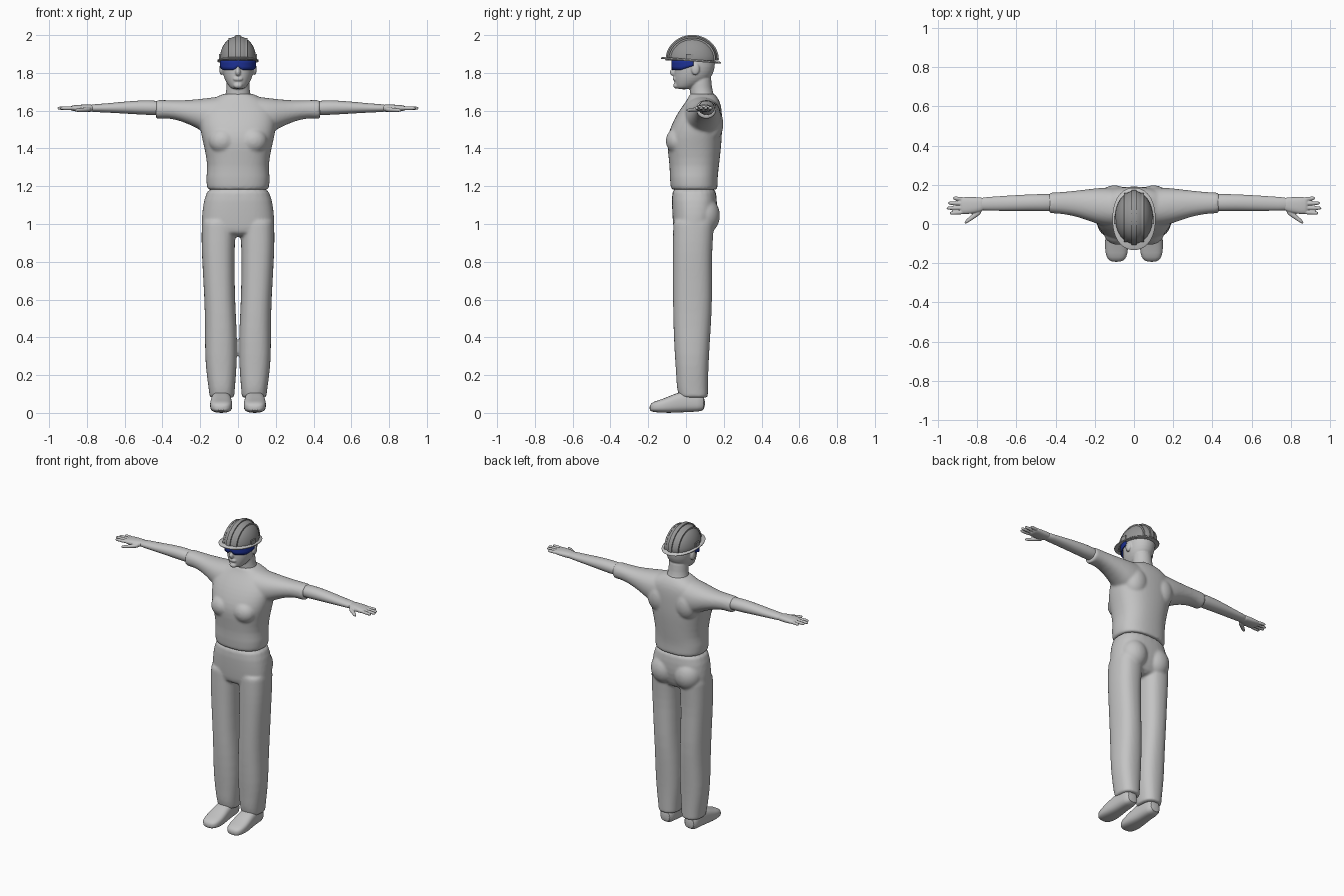
import bpy, bmesh, math
from mathutils import Matrix, Vector

cube = bpy.data.objects.get("Cube")
if cube:
    bpy.data.objects.remove(cube)


def material(name, rgb, rough=0.7):
    m = bpy.data.materials.new(name)
    m.use_nodes = True
    m.diffuse_color = (*rgb, 1)
    bsdf = next(n for n in m.node_tree.nodes if n.type == "BSDF_PRINCIPLED")
    bsdf.inputs["Base Color"].default_value = (*rgb, 1)
    bsdf.inputs["Roughness"].default_value = rough
    return m


GREY = material("light_grey", (0.55, 0.55, 0.55))
DARK = material("helmet_grey", (0.3, 0.3, 0.3))
BLUE = material("goggle_blue", (0.012, 0.03, 0.3))


def loft(bm, axis, rings, power=2.0, crisp=False, side=1, n=24):
    """Skin rings (t, u0, u1, v0, v1) strung along an axis; u, v are the other two axes."""
    if crisp:
        near = lambda a, b: tuple(p + (q - p) * 0.06 for p, q in zip(a, b))
        rings = [rings[0], near(rings[0], rings[1]), *rings[1:-1],
                 near(rings[-1], rings[-2]), rings[-1]]
    loops = []
    for t, u0, u1, v0, v1 in rings:
        loop = []
        for i in range(n):
            a = 2 * math.pi * i / n
            c, s = math.cos(a), math.sin(a)
            u = (u0 + u1) / 2 + (u1 - u0) / 2 * math.copysign(abs(c) ** (2 / power), c)
            v = (v0 + v1) / 2 + (v1 - v0) / 2 * math.copysign(abs(s) ** (2 / power), s)
            p = {"x": (t, u, v), "y": (u, t, v), "z": (u, v, t)}[axis]
            loop.append(bm.verts.new((p[0] * side, p[1], p[2])))
        loops.append(loop)
    for a, b in zip(loops, loops[1:]):
        for i in range(n):
            j = (i + 1) % n
            bm.faces.new((a[i], a[j], b[j], b[i]))
    bm.faces.new(loops[0])
    bm.faces.new(loops[-1])
    return [v for loop in loops for v in loop]


def ball(bm, centre, radii):
    mat = Matrix.Translation(centre) @ Matrix.Diagonal((*radii, 1))
    return bmesh.ops.create_uvsphere(bm, u_segments=32, v_segments=20, radius=1,
                                     matrix=mat)["verts"]


def finish(bm, name, mat, subsurf=1, voxel=0, smooth=4, angle=50):
    bmesh.ops.recalc_face_normals(bm, faces=bm.faces)
    me = bpy.data.meshes.new(name)
    bm.to_mesh(me)
    bm.free()
    ob = bpy.data.objects.new(name, me)
    bpy.context.collection.objects.link(ob)
    me.materials.append(mat)
    if subsurf:
        ob.modifiers.new("round", "SUBSURF").levels = subsurf
        ob.modifiers["round"].render_levels = subsurf
    if voxel:
        r = ob.modifiers.new("fuse", "REMESH")
        r.mode, r.voxel_size, r.use_smooth_shade = "VOXEL", voxel, True
        s = ob.modifiers.new("relax", "SMOOTH")
        s.factor, s.iterations = 0.5, smooth
        for p in me.polygons:
            p.use_smooth = True
    else:
        bpy.ops.object.select_all(action="DESELECT")
        ob.select_set(True)
        bpy.context.view_layer.objects.active = ob
        bpy.ops.object.shade_smooth_by_angle(angle=math.radians(angle))
    return ob


def sym(rows):
    """Rings with one half-width in x become full rings."""
    return [(t, -w, w, a, b) for t, w, a, b in rows]


SIDES = (1, -1)

# Shirt: torso, chest, shoulder blades and short sleeves
bm = bmesh.new()
loft(bm, "z", sym([(1.18, .164, -.08, .168), (1.25, .172, -.088, .168), (1.3, .16, -.086, .175),
                   (1.4, .178, -.1, .186), (1.46, .194, -.1, .191), (1.52, .203, -.08, .192),
                   (1.58, .205, -.05, .192), (1.63, .185, -.015, .187), (1.665, .135, .01, .172),
                   (1.69, .075, .02, .15)]), 2.4, True)
for s in SIDES:
    ball(bm, (s * .08, -.045, 1.44), (.075, .062, .07))
    ball(bm, (s * .1, .13, 1.53), (.08, .068, .1))
    loft(bm, "x", [(.08, -.02, .185, 1.45, 1.677), (.16, -.01, .187, 1.47, 1.668),
                   (.22, .012, .18, 1.51, 1.66), (.3, .04, .17, 1.545, 1.654),
                   (.37, .052, .163, 1.561, 1.656), (.435, .055, .16, 1.556, 1.657)],
         2.2, True, s)
finish(bm, "shirt", GREY, 1, .008, 6)

# Trousers: hips, seat and wide legs
bm = bmesh.new()
loft(bm, "z", sym([(.93, .186, -.06, .12), (.98, .193, -.068, .145), (1.05, .193, -.073, .165),
                   (1.12, .183, -.076, .165), (1.22, .158, -.076, .16)]), 2.5)
for s in SIDES:
    ball(bm, (s * .085, .095, 1.045), (.09, .085, .1))
    loft(bm, "z", [(1.02, .01, .192, -.068, .15), (.9, .016, .194, -.07, .142),
                   (.8, .018, .19, -.07, .137), (.6, .016, .178, -.07, .14),
                   (.45, .006, .174, -.067, .132), (.3, .004, .176, -.06, .122),
                   (.2, .01, .166, -.052, .118), (.13, .016, .156, -.05, .117),
                   (.08, .02, .15, -.035, .116)], 2.4, True, s)
finish(bm, "trousers", GREY, 1, .008, 5)

# Head and neck with nose, lips, chin and ears
bm = bmesh.new()
loft(bm, "z", sym([(1.6, .08, .03, .17), (1.66, .074, .025, .158), (1.7, .063, .02, .142),
                   (1.74, .06, .02, .135), (1.8, .062, .02, .135)]))
loft(bm, "z", sym([(1.712, .03, -.046, .02), (1.728, .048, -.056, .06), (1.76, .069, -.062, .12),
                   (1.79, .08, -.064, .142), (1.83, .087, -.062, .155), (1.88, .088, -.06, .155),
                   (1.93, .07, -.04, .13)]), 2.1)
ball(bm, (0, -.066, 1.803), (.014, .02, .02))
ball(bm, (0, -.062, 1.825), (.01, .014, .03))
ball(bm, (0, -.059, 1.768), (.026, .011, .012))
ball(bm, (0, -.052, 1.733), (.024, .016, .016))
for s in SIDES:
    ball(bm, (s * .087, .05, 1.82), (.012, .022, .032))
finish(bm, "head", GREY, 1, .0045, 4)

# Forearms, hands and shoes, one for each side
for s, word in ((1, "left"), (-1, "right")):
    bm = bmesh.new()
    loft(bm, "x", [(.36, .062, .156, 1.574, 1.65), (.48, .065, .153, 1.577, 1.656),
                   (.56, .066, .15, 1.582, 1.652), (.66, .066, .144, 1.588, 1.642),
                   (.74, .069, .138, 1.592, 1.635), (.8, .068, .134, 1.594, 1.632)], 2.1, side=s)
    finish(bm, word + "_forearm", GREY)

    bm = bmesh.new()
    loft(bm, "x", [(.75, .07, .136, 1.594, 1.633), (.81, .055, .137, 1.592, 1.633),
                   (.86, .049, .139, 1.596, 1.63), (.89, .052, .136, 1.6, 1.626)], 2.4, side=s)
    for k, tip in enumerate((.942, .957, .95, .925)):
        y = .06 + .0225 * k
        e = y + (k - 1.5) * .003
        loft(bm, "x", [(x, c - r, c + r, 1.613 - r, 1.613 + r) for x, c, r in
                       ((.86, y, .011), (.91, (y + e) / 2, .0105), (tip - .012, e, .0095),
                        (tip, e, .006))], side=s, n=12)
    loft(bm, "x", [(.775, .055, .09, 1.594, 1.622), (.805, .033, .07, 1.592, 1.618),
                   (.84, .01, .038, 1.592, 1.613), (.867, -.004, .014, 1.594, 1.61)],
         side=s, n=12)
    finish(bm, word + "_hand", GREY, 1, .0035, 2)

    bm = bmesh.new()
    loft(bm, "y", [(-.194, .065, .115, .012, .04), (-.175, .036, .142, .004, .06),
                   (-.12, .028, .15, 0, .074), (-.06, .032, .146, 0, .102),
                   (0, .038, .14, .004, .12), (.06, .04, .138, .006, .11),
                   (.103, .05, .128, .012, .09)], 2.8, side=s)
    finish(bm, word + "_shoe", GREY)

# Hard hat: dome, three ridges and side slots
BASE = 1.865
MID = Vector((0, .033, 1.87))
bm = bmesh.new()
verts = list(ball(bm, MID, (.097, .135, .125)))
for x, half, grow in ((0, .013, .006), (.045, .006, .005), (-.045, .006, .005)):
    k = math.sqrt(1 - (x / .097) ** 2)
    ry, rz = .135 * k + grow, .125 * k + grow
    verts += loft(bm, "x", [(x + d, MID.y - ry, MID.y + ry, MID.z - rz, MID.z + rz)
                            for d in (-half, half)], n=48)
for s in SIDES:
    box = bmesh.ops.create_cube(bm, size=1, matrix=Matrix.Translation((s * .094, .02, 1.885))
                                @ Matrix.Diagonal((.014, .04, .03, 1)))
    verts += box["verts"]
for v in verts:
    v.co.z = max(v.co.z, BASE)
finish(bm, "helmet_dome", DARK, 0, angle=40)

# Brim, pitched down to the back and longer at the front
bm = bmesh.new()
brim = loft(bm, "z", sym([(1.861, .109, -.132, .184), (1.866, .11, -.133, .185),
                          (1.872, .102, -.125, .178)]), 2.2, n=48)
for v in brim:
    v.co.z -= (v.co.y - .03) * .08
finish(bm, "helmet_brim", GREY, 0, angle=60)

# Wraparound goggles with a notch over the nose
bm = bmesh.new()
STEPS = 48
rows = []
for i in range(STEPS + 1):
    a = math.radians(-96 + 192 * i / STEPS)
    x, y = .093 * math.sin(a), .028 - .102 * math.cos(a)
    low = 1.816 + .018 * max(0, 1 - abs(x) / .022) + .022 * max(0, abs(a) - 1) / .7
    rows.append([bm.verts.new((x, y, low + (1.87 - low) * k / 3)) for k in range(4)])
for a, b in zip(rows, rows[1:]):
    for k in range(3):
        bm.faces.new((a[k], b[k], b[k + 1], a[k + 1]))
goggles = finish(bm, "goggles", BLUE, 0)
thick = goggles.modifiers.new("thickness", "SOLIDIFY")
thick.thickness, thick.offset = .006, 0
